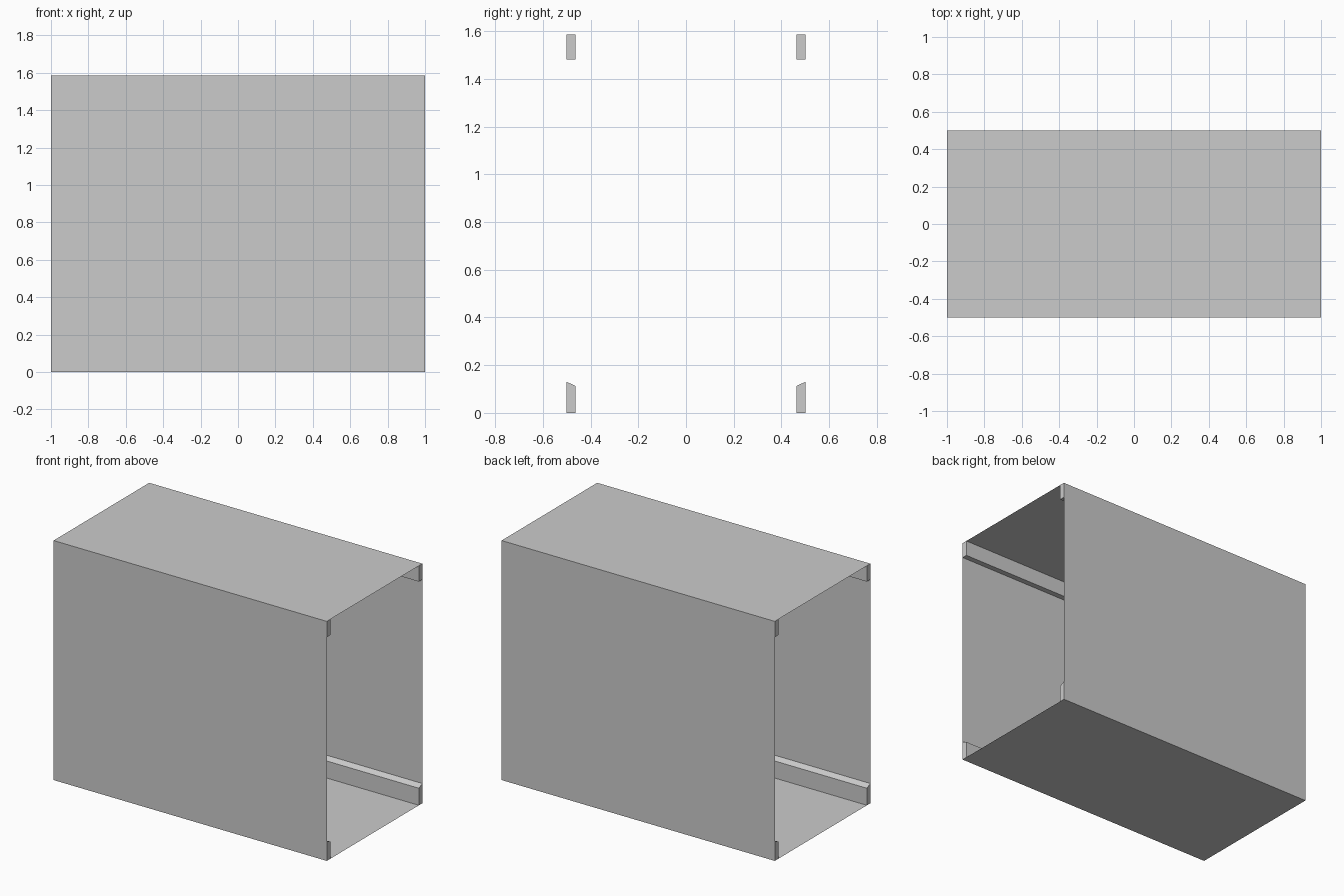
import bpy

cube = bpy.data.objects.get("Cube")
if cube:
    bpy.data.objects.remove(cube, do_unlink=True)

HALF_X, HALF_Y, HEIGHT = 1.0, 0.5, 1.585
RAIL_Y = 0.463  # inner face of the rails

grey = bpy.data.materials.new("light grey")
grey.use_nodes = True
colour = (0.6, 0.6, 0.6, 1.0)
grey.diffuse_color = colour
grey.node_tree.nodes["Principled BSDF"].inputs["Base Color"].default_value = colour


def extrude_along_x(name, profile, capped):
    """Sweep a closed (y, z) profile along the full width."""
    n = len(profile)
    verts = [(x, y, z) for x in (-HALF_X, HALF_X) for y, z in profile]
    faces = [(i, (i + 1) % n, (i + 1) % n + n, i + n) for i in range(n)]
    if capped:
        faces += [tuple(reversed(range(n))), tuple(range(n, 2 * n))]
    mesh = bpy.data.meshes.new(name)
    mesh.from_pydata(verts, [], faces)
    mesh.materials.append(grey)
    obj = bpy.data.objects.new(name, mesh)
    bpy.context.collection.objects.link(obj)
    return obj


# Thin sheet shell, open at both ends
extrude_along_x("shell", [(-HALF_Y, 0), (-HALF_Y, HEIGHT),
                          (HALF_Y, HEIGHT), (HALF_Y, 0)][::-1], False)

# Corner rails: bevelled along the floor, square under the roof
for side, s in (("front", -1), ("back", 1)):
    bottom = [(s * RAIL_Y, 0), (s * HALF_Y, 0),
              (s * HALF_Y, 0.13), (s * RAIL_Y, 0.113)]
    top = [(s * RAIL_Y, 1.48), (s * HALF_Y, 1.48),
           (s * HALF_Y, HEIGHT), (s * RAIL_Y, HEIGHT)]
    for level, profile in (("bottom", bottom), ("top", top)):
        # keep the winding outward on both sides
        extrude_along_x(f"{side}_{level}_rail", profile[::s], True)
